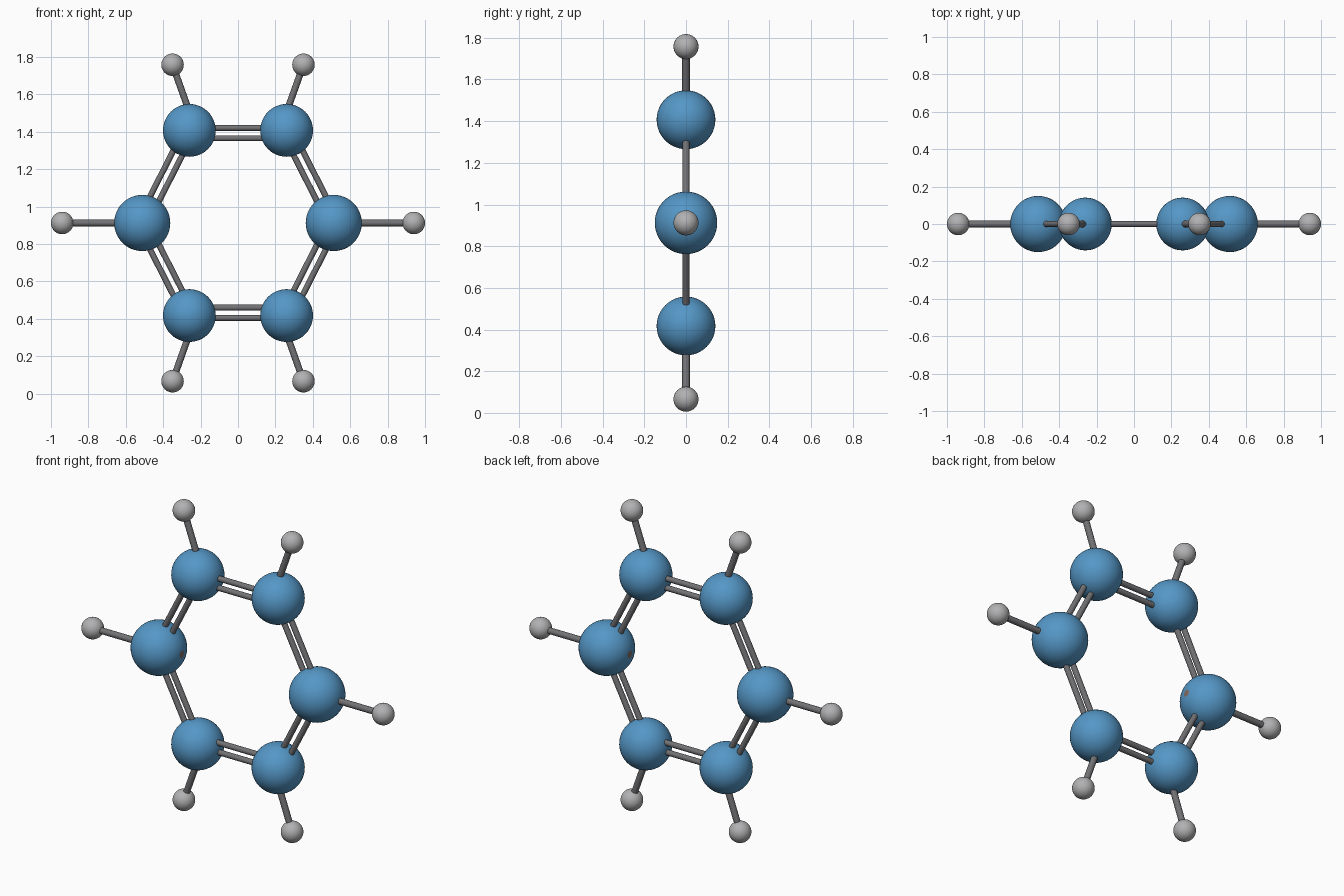
import bpy, math
from mathutils import Vector

if "Cube" in bpy.data.objects:
    bpy.data.objects.remove(bpy.data.objects["Cube"])

CZ = 0.912            # height of the ring centre


def material(name, rgb):
    m = bpy.data.materials.new(name)
    m.diffuse_color = (*rgb, 1)
    m.use_nodes = True
    m.node_tree.nodes["Principled BSDF"].inputs["Base Color"].default_value = m.diffuse_color
    return m


BLUE = material("blue", (0.09, 0.31, 0.57))
LIGHT = material("light_grey", (0.44, 0.44, 0.45))
DARK = material("dark_grey", (0.17, 0.17, 0.18))
BROWN = material("brown_grey", (0.22, 0.15, 0.12))


def ball(name, x, z, r, mat):
    bpy.ops.mesh.primitive_uv_sphere_add(segments=48, ring_count=24, radius=r,
                                         location=(x, 0, CZ + z),
                                         rotation=(0, math.pi / 2, 0))
    ob = bpy.context.object
    ob.name = name
    ob.data.materials.append(mat)
    bpy.ops.object.shade_smooth()
    return ob


def rod(name, p, q, r):
    a, b = (Vector((c[0], 0, CZ + c[1])) for c in (p, q))
    d = b - a
    bpy.ops.mesh.primitive_cylinder_add(vertices=20, radius=r, depth=d.length,
                                        location=(a + b) / 2)
    ob = bpy.context.object
    ob.name = name
    ob.rotation_euler = d.to_track_quat('Z', 'Y').to_euler()
    ob.data.materials.append(DARK)
    bpy.ops.object.shade_smooth_by_angle(angle=math.radians(40))


SIDE, CORNER = (0.512, 0.0), (0.26, 0.495)

for sx in (-1, 1):
    # large side ball with small dark spots along x, outer small ball and its rod
    big = ball("side_ball", sx * SIDE[0], 0, 0.15, BLUE)
    big.data.materials.append(BROWN)
    for f in big.data.polygons:
        if abs(f.center.z) > 0.15 * math.cos(0.2):
            f.material_index = 1
    ball("side_tip_ball", sx * 0.94, 0, 0.06, LIGHT)
    rod("side_tip_rod", (sx * 0.5, 0), (sx * 0.94, 0), 0.018)

    for sz in (-1, 1):
        # corner balls and their tips
        ball("corner_ball", sx * CORNER[0], sz * CORNER[1], 0.141, BLUE)
        ball("corner_tip_ball", sx * 0.35, sz * 0.846, 0.06, LIGHT)
        rod("corner_tip_rod", (sx * 0.225, sz * CORNER[1]), (sx * 0.35, sz * 0.846), 0.018)
        # double rods on the sloping ring sides
        d = Vector((CORNER[0] - SIDE[0], CORNER[1])).normalized()
        n = Vector((d.y, -d.x))
        for off in (-0.027, 0.027):
            p, q = Vector(SIDE) + n * off, Vector(CORNER) + n * off
            rod("slanted_ring_rod", (sx * p.x, sz * p.y), (sx * q.x, sz * q.y), 0.016)

# double rods across the top and bottom of the ring
for sz in (-1, 1):
    for h in (0.508, 0.453):
        rod("level_ring_rod", (-0.26, sz * h), (0.26, sz * h), 0.016)
